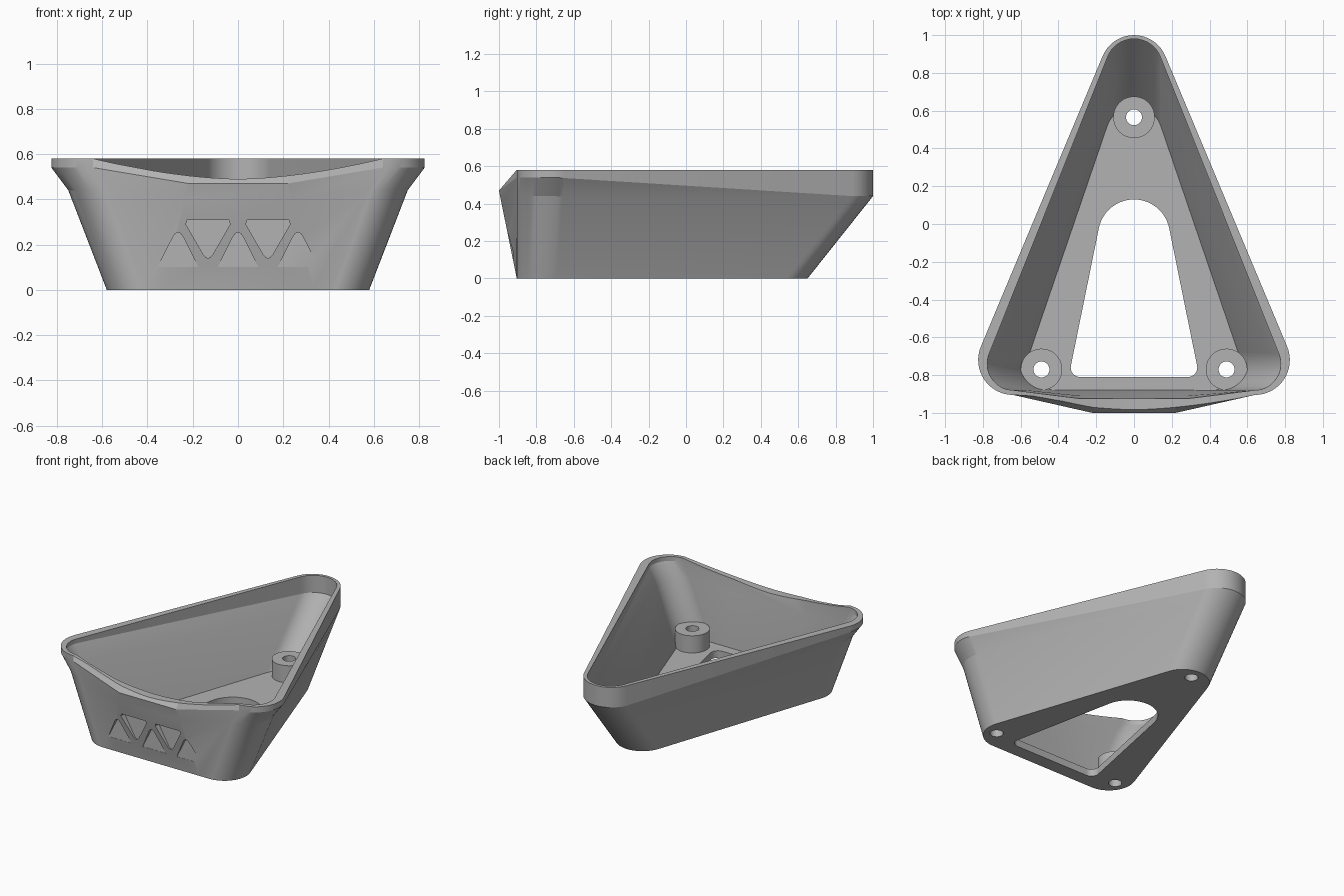
import bpy, bmesh, math

if "Cube" in bpy.data.objects:
    bpy.data.objects.remove(bpy.data.objects["Cube"])

grey = bpy.data.materials.new("plain grey")
grey.diffuse_color = (0.45, 0.45, 0.45, 1)
grey.use_nodes = True
grey.node_tree.nodes["Principled BSDF"].inputs["Base Color"].default_value = grey.diffuse_color


def make(name, bm):
    bmesh.ops.recalc_face_normals(bm, faces=bm.faces[:])
    me = bpy.data.meshes.new(name)
    bm.to_mesh(me)
    bm.free()
    me.materials.append(grey)
    ob = bpy.data.objects.new(name, me)
    bpy.context.collection.objects.link(ob)
    return ob


def loft(name, rings):
    bm = bmesh.new()
    rows = [[bm.verts.new(p) for p in r] for r in rings]
    n = len(rows[0])
    for a, b in zip(rows, rows[1:]):
        for i in range(n):
            j = (i + 1) % n
            bm.faces.new((a[i], a[j], b[j], b[i]))
    bm.faces.new(rows[0])
    bm.faces.new(rows[-1])
    return make(name, bm)


def prism(name, pts, lo, hi, along_y=False):
    f = (lambda p, d: (p[0], d, p[1])) if along_y else (lambda p, d: (p[0], p[1], d))
    return loft(name, [[f(p, d) for p in pts] for d in (lo, hi)])


def arc(cx, cy, r, a0, a1, n):
    return [(cx + r * math.cos(a0 + (a1 - a0) * i / n),
             cy + r * math.sin(a0 + (a1 - a0) * i / n)) for i in range(n + 1)]


def triangle(cx, cy, r, by, br, n=16):
    """Rounded triangle outline, starting at the right front corner."""
    length = math.hypot(cx, by - cy)
    a = math.atan2(cx, by - cy) + math.asin((r - br) / length)
    q = math.pi / 2
    return (arc(cx, cy, r, -q, a, n) + arc(0, by, br, a, math.pi - a, n)
            + arc(-cx, cy, r, math.pi - a, 3 * q, n))


def ring(cx, cy, r, by, br, zf, zb, px, py, pz):
    """Triangle ring tilted from zf (front) to zb (back), with a bulged front panel."""
    pts = []
    for x, y in triangle(cx, cy, r, by, br):
        t = min(1, max(0, (y + 0.7) / (by + 0.7)))
        pts.append((x, y, zf + (zb - zf) * t))
    return pts + [(-px, py, pz), (px, py, pz)]


def disc(x, y, r):
    return arc(x, y, r, 0, 2 * math.pi, 48)[:-1]


def cut(target, cutter):
    m = target.modifiers.new("cut", "BOOLEAN")
    m.operation = "DIFFERENCE"
    m.solver = "EXACT"
    m.object = cutter
    bpy.context.view_layer.objects.active = target
    bpy.ops.object.modifier_apply(modifier=m.name)
    bpy.data.objects.remove(cutter)


# Outer body: foot, flare, lower edge of rim band, rim
tray = loft("triangular_tray", [
    ring(.41, -.735, .17, .48, .17, 0, 0, .33, -.905, 0),
    ring(.57, -.725, .18, .752, .178, .44, .352, .24, -.986, .40),
    ring(.64, -.72, .185, .82, .18, .54, .44, .22, -1.0, .47),
    ring(.64, -.72, .185, .82, .18, .58, .58, .22, -.905, .58)])

# Hollow inside
hollow = loft("hollow", [
    ring(.41, -.73, .15, .47, .15, .05, .05, .30, -.88, .05),
    ring(.57, -.735, .145, .752, .15, .45, .37, .28, -.91, .42),
    ring(.637, -.74, .14, .83, .15, .55, .46, .28, -.925, .50),
    ring(.637, -.74, .14, .83, .15, .62, .62, .28, -.925, .62)])

# Screw posts are left standing in the hollow, then drilled
posts = [(0, .565), (-.49, -.77), (.49, -.77)]
for x, y in posts:
    cut(hollow, prism("post", disc(x, y, .11), -.1, .17))
cut(tray, hollow)
for x, y in posts:
    cut(tray, prism("drill", disc(x, y, .042), -.1, .4))

# Opening in the floor
q = math.pi / 2
opening = (arc(0, -.06, .19, .2, math.pi - .2, 24)
           + arc(-.285, -.76, .05, math.pi - .2, 3 * q, 8)
           + arc(.285, -.76, .05, -q, .2, 8))
cut(tray, prism("opening", opening, -.1, .12))

# Curved dip in the front rim
dip = []
for i in range(-12, 13):
    x = .64 * i / 12
    dip.append((x, .49 + .09 * abs(i / 12) ** 1.7))
dip += [(.64, .8), (-.64, .8)]
cut(tray, prism("dip", dip, -1.2, -.7, True))

# Engraved row of triangles on the front panel
for k in range(-2, 3):
    if k % 2 == 0:
        shape = [(-.09, .1), (-.022, .235), (-.012, .249), (0, .254),
                 (.012, .249), (.022, .235), (.09, .1)]
    else:
        shape = [(-.098, .29), (-.092, .308), (.092, .308), (.098, .29),
                 (.02, .155), (.01, .144), (0, .14), (-.01, .144), (-.02, .155)]
    shape = [(x + k * .1325, z) for x, z in shape]
    cut(tray, prism("engraving", shape, -1.2, -.924, True))

# Smooth corners, sharp edges
bpy.ops.object.select_all(action="DESELECT")
tray.select_set(True)
bpy.context.view_layer.objects.active = tray
bpy.ops.object.shade_smooth_by_angle(angle=math.radians(14))
